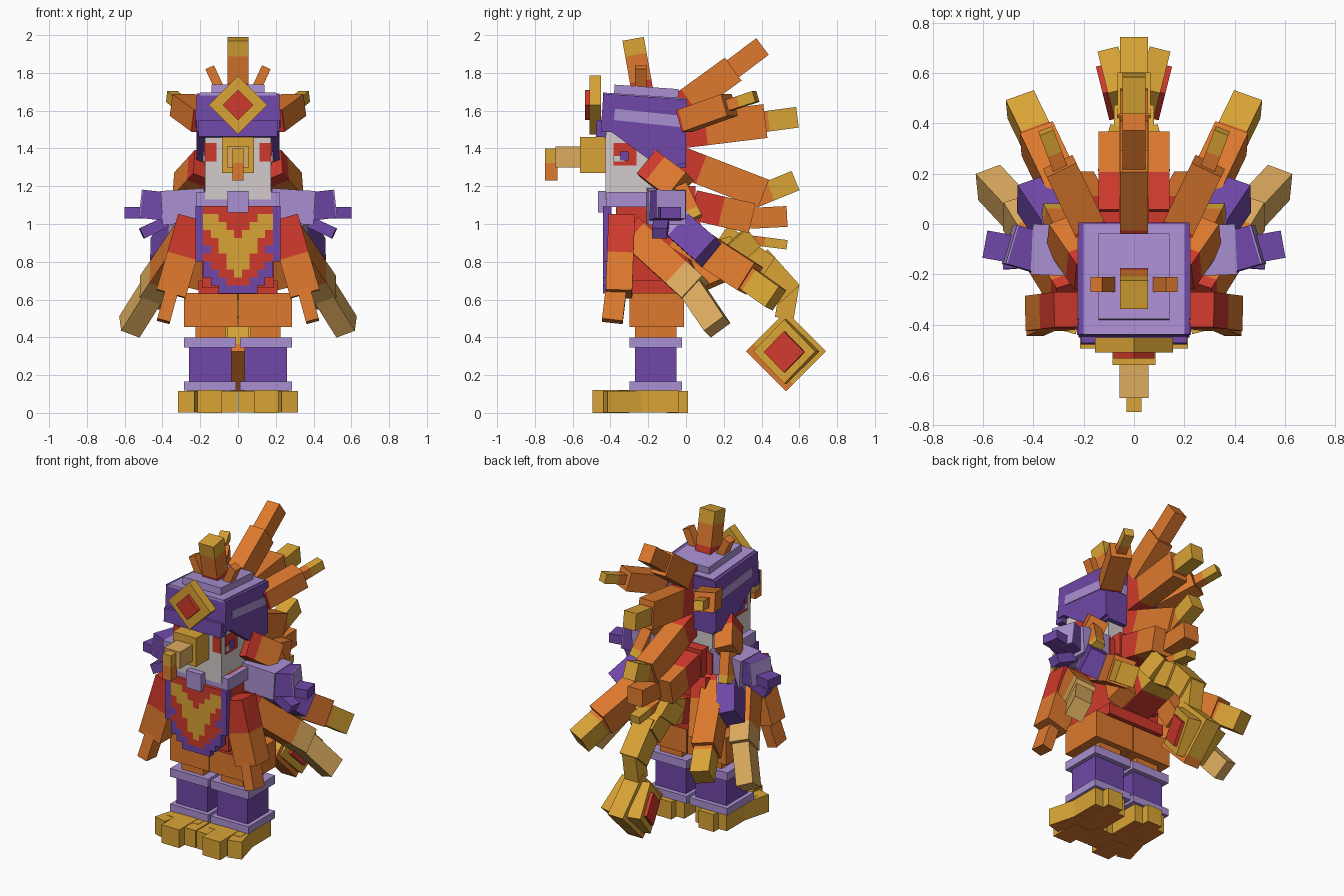
import bpy, bmesh
from math import radians
from mathutils import Vector, Matrix

old = bpy.data.objects.get("Cube")
if old:
    bpy.data.objects.remove(old)


def material(name, rgb):
    lin = [((c / 255 + 0.055) / 1.055) ** 2.4 for c in rgb] + [1]
    m = bpy.data.materials.new(name)
    m.use_nodes = True
    m.diffuse_color = lin
    m.node_tree.nodes["Principled BSDF"].inputs["Base Color"].default_value = lin
    return m


GOLD = material("gold", (217, 164, 53))
ORANGE = material("orange", (222, 121, 46))
RED = material("red", (208, 58, 44))
PURPLE = material("purple", (112, 72, 168))
LILAC = material("lilac", (170, 144, 210))
TAN = material("tan", (220, 171, 94))
GREY = material("pale grey", (212, 203, 204))


def finish(name, bm, mats):
    bmesh.ops.recalc_face_normals(bm, faces=bm.faces)
    me = bpy.data.meshes.new(name)
    bm.to_mesh(me)
    bm.free()
    for m in mats:
        me.materials.append(m)
    ob = bpy.data.objects.new(name, me)
    bpy.context.scene.collection.objects.link(ob)
    return ob


def box(name, mat, x, y, z, rot=(0, 0, 0), under=None):
    """Box from ranges, turned about its own centre by degrees, with an optional underside colour."""
    lo, hi = Vector((x[0], y[0], z[0])), Vector((x[1], y[1], z[1]))
    bm = bmesh.new()
    bmesh.ops.create_cube(bm, size=1)
    bmesh.ops.scale(bm, vec=hi - lo, verts=bm.verts)
    for axis, a in zip("XYZ", rot):
        bmesh.ops.rotate(bm, matrix=Matrix.Rotation(radians(a), 3, axis), verts=bm.verts)
    bmesh.ops.translate(bm, vec=(lo + hi) / 2, verts=bm.verts)
    bm.normal_update()
    for f in bm.faces:
        f.material_index = int(under is not None and f.normal.z < -.9)
    return finish(name, bm, [mat, under or mat])


def beam(name, a, b, w, t, bands, side=(1, 0, 0)):
    """Square bar from a to b; bands are (end fraction, material)."""
    a, b = Vector(a), Vector(b)
    d = (b - a).normalized()
    u = Vector(side)
    u = (u - d * u.dot(d)).normalized()
    v = d.cross(u)
    bm = bmesh.new()
    rings = []
    for f in [0] + [f for f, _ in bands]:
        c = a.lerp(b, f)
        rings.append([bm.verts.new(c + u * w / 2 * i + v * t / 2 * j)
                      for i, j in ((-1, -1), (1, -1), (1, 1), (-1, 1))])
    bm.faces.new(rings[0])
    for k in range(len(bands)):
        for i in range(4):
            j = (i + 1) % 4
            bm.faces.new((rings[k][i], rings[k][j], rings[k + 1][j], rings[k + 1][i])).material_index = k
    bm.faces.new(rings[-1]).material_index = len(bands) - 1
    return finish(name, bm, [m for _, m in bands])


def pair(name, a, b, w, t, bands, side=(0, 1, 0)):
    for s, n in ((1, "left_"), (-1, "right_")):
        beam(n + name, (s * a[0], *a[1:]), (s * b[0], *b[1:]), w, t, bands, (s * side[0], *side[1:]))


def boxes(name, mat, x, y, z, rot=(0, 0, 0), under=None):
    box("left_" + name, mat, x, y, z, rot, under)
    box("right_" + name, mat, (-x[1], -x[0]), y, z, (rot[0], -rot[1], -rot[2]), under)


# Feet and legs
boxes("foot", GOLD, (.04, .27), (-.36, -.04), (.002, .118), under=ORANGE)
boxes("heel_claw", GOLD, (.1, .21), (-.1, .01), (0, .115), under=ORANGE)
boxes("middle_toe", GOLD, (.085, .215), (-.495, -.3), (0, .12), under=ORANGE)
boxes("outer_toe", GOLD, (.2, .29), (-.43, -.2), (.001, .116), (0, 0, 15), ORANGE)
boxes("inner_toe", GOLD, (.003, .085), (-.44, -.25), (.001, .116), under=ORANGE)
boxes("ankle_cuff", LILAC, (.01, .287), (-.3, -.02), (.118, .165))
boxes("shin", PURPLE, (.035, .26), (-.27, -.05), (.165, .345))
boxes("knee_cuff", LILAC, (.01, .287), (-.3, -.02), (.345, .4))
boxes("knee", ORANGE, (.065, .225), (-.27, -.05), (.4, .46))
boxes("thigh", ORANGE, (.003, .287), (-.3, -.01), (.455, .635))

# Body
box("torso", RED, (-.19, .19), (-.37, 0), (.66, 1.17))
box("waist", RED, (-.21, .21), (-.34, .02), (.63, .7))
box("back_plate", RED, (-.15, .15), (-.02, .05), (.74, 1.2))
box("collar", LILAC, (-.22, .22), (-.42, -.02), (1.09, 1.17))
box("buckle", LILAC, (-.055, .055), (-.465, -.41), (1.06, 1.175))

# Patterned apron: P purple, R red, G gold
rows = ["PRRRRRRRRRP", "PGGRRRRRGGP", "PGGGRRRGGGP", "PRGGGRGGGRP", "PRRGGGGGRRP", "PPRGGGGGRPP",
        "PRRRGGGRRRP", " PRRGGGRRP ", " PPRRGRRPP ", "  PPRRRPP  ", "   PPPPP   "]
bm = bmesh.new()
for r, row in enumerate(rows):
    for c, key in enumerate(row):
        if key != " ":
            x, z = (c - 5.5) * .041, 1.095 - r * .042
            f = bm.faces.new([bm.verts.new((x + i * .041, -.44, z - j * .042))
                              for i, j in ((0, 0), (0, 1), (1, 1), (1, 0))])
            f.material_index = "PRG".index(key)
bmesh.ops.remove_doubles(bm, verts=bm.verts, dist=.001)
back = bmesh.ops.extrude_face_region(bm, geom=bm.faces[:], use_keep_orig=True)["geom"]
bmesh.ops.translate(bm, vec=(0, .045, 0), verts=[g for g in back if isinstance(g, bmesh.types.BMVert)])
finish("apron", bm, [PURPLE, RED, GOLD])

# Head, eyes and beak
box("head", GREY, (-.175, .175), (-.425, -.03), (1.13, 1.5))
boxes("eye_corner", RED, (.115, .172), (-.43, -.42), (1.33, 1.43))
boxes("eye", RED, (.17, .18), (-.385, -.262), (1.31, 1.43))
boxes("eye_white", GREY, (.178, .184), (-.386, -.325), (1.33, 1.36))
boxes("pupil", PURPLE, (.178, .188), (-.35, -.305), (1.335, 1.385))
box("beak_base", GOLD, (-.085, .085), (-.56, -.42), (1.27, 1.46))
box("beak", TAN, (-.058, .058), (-.69, -.54), (1.3, 1.41))
beam("beak_tip", (0, -.713, 1.4), (0, -.713, 1.23), .06, .065, [(.45, GOLD), (1, ORANGE)])

# Helmet with slanted cheek guards
box("helmet", PURPLE, (-.22, .22), (-.445, 0), (1.475, 1.675), (-4, 0, 0))
box("helmet_brow", PURPLE, (-.21, .21), (-.475, -.42), (1.46, 1.55), (-4, 0, 0))
box("helmet_band", LILAC, (-.225, .225), (-.38, .004), (1.53, 1.59), (-6, 0, 0))
box("helmet_cap", LILAC, (-.2, .2), (-.44, 0), (1.666, 1.681), (-4, 0, 0))
box("helmet_crown", LILAC, (-.14, .14), (-.38, -.04), (1.67, 1.726), (-4, 0, 0))
box("helmet_back", PURPLE, (-.2, .2), (-.05, 0), (1.3, 1.5))
for s, n in ((1, "left"), (-1, "right")):
    bm = bmesh.new()
    f = bm.faces.new([bm.verts.new((s * .17, y, z)) for y, z in
                      ((-.44, 1.52), (-.14, 1.3), (0, 1.32), (0, 1.55), (-.44, 1.56))])
    g = bmesh.ops.extrude_face_region(bm, geom=[f], use_keep_orig=True)["geom"]
    bmesh.ops.translate(bm, vec=(s * .05, 0, 0), verts=[v for v in g if isinstance(v, bmesh.types.BMVert)])
    finish(n + "_cheek_guard", bm, [PURPLE])

# Forehead jewel
box("jewel_frame", GOLD, (-.11, .11), (-.51, -.45), (1.52, 1.74), (0, 45, 0))
box("jewel", RED, (-.057, .057), (-.535, -.5), (1.573, 1.687), (0, 45, 0))

# Crest feathers
tipped = [(.5, ORANGE), (1, GOLD)]
beam("front_crest", (0, -.23, 1.7), (0, -.28, 1.98), .11, .115, [(.2, RED), (.7, ORANGE), (1, GOLD)])
pair("small_crest", (.09, -.24, 1.7), (.15, -.24, 1.83), .06, .05, [(1, ORANGE)])
beam("top_mane", (0, -.04, 1.61), (0, .25, 1.82), .11, .15, [(.2, RED), (1, ORANGE)])
beam("top_mane_tip", (0, .22, 1.8), (0, .405, 1.94), .09, .11, [(1, ORANGE)])
beam("upper_mane", (0, -.03, 1.49), (0, .42, 1.545), .11, .18, [(.3, RED), (1, ORANGE)])
beam("upper_mane_tip", (0, .4, 1.54), (0, .59, 1.565), .09, .11, [(.2, ORANGE), (1, GOLD)])
beam("middle_mane", (0, -.03, 1.33), (0, .41, 1.16), .12, .16, [(.25, RED), (1, ORANGE)])
beam("middle_mane_tip", (0, .36, 1.14), (0, .58, 1.23), .09, .11, [(.4, ORANGE), (1, GOLD)])
beam("lower_mane", (0, .04, 1.1), (0, .35, 1.03), .28, .16, [(.48, RED), (1, ORANGE)])
beam("lower_mane_tip", (0, .34, 1.03), (0, .535, 1.04), .11, .11, [(1, ORANGE)])

# Ear and cheek feathers
pair("ear_feather", (.18, -.01, 1.545), (.295, .23, 1.63), .12, .13, [(.05, RED), (1, ORANGE)], (0, 0, 1))
pair("ear_tip", (.285, .2, 1.62), (.35, .37, 1.675), .06, .06, tipped, (0, 0, 1))
pair("cheek_feather", (.18, -.19, 1.31), (.29, -.03, 1.19), .16, .12, [(.3, RED), (1, ORANGE)], (0, 1, 1))
pair("cheek_tip", (.29, -.03, 1.2), (.33, .05, 1.03), .07, .07, [(.75, ORANGE), (1, GOLD)])

# Arms
pair("shoulder", (.17, -.11, 1.1), (.4, -.1, 1.085), .2, .18, [(1, LILAC)])
pair("forearm", (.36, -.12, 1.09), (.495, -.08, 1.105), .16, .15, [(.95, PURPLE), (1, LILAC)])
pair("hand", (.48, -.1, 1.06), (.592, -.08, 1.06), .11, .06, [(1, PURPLE)])
pair("thumb", (.38, -.13, 1.01), (.51, -.14, .95), .08, .06, [(1, PURPLE)])
pair("arm_feather", (.29, -.06, 1.01), (.41, .12, .85), .16, .12, [(.2, LILAC), (1, PURPLE)], (0, 1, 1))

# Hip and wing feathers
pair("front_flap", (.24, -.34, 1.03), (.355, -.355, .63), .14, .16, [(.5, RED), (1, ORANGE)])
pair("front_flap_tip", (.35, -.37, .65), (.395, -.39, .485), .11, .07, [(1, ORANGE)])
pair("side_wing", (.25, -.29, .96), (.46, .05, .65), .16, .13, [(.1, RED), (.75, ORANGE), (1, TAN)], (0, 1, 1))
pair("side_wing_tip", (.44, .02, .67), (.575, .165, .455), .13, .11, [(1, TAN)], (0, 1, 1))
pair("rear_wing", (.17, -.11, 1.0), (.385, .34, .71), .17, .14, [(.2, RED), (1, ORANGE)], (0, 1, 2))
pair("rear_wing_tip", (.365, .3, .73), (.45, .475, .605), .13, .12, [(.3, ORANGE), (1, GOLD)], (0, 1, 2))
pair("back_feather", (.14, .0, 1.0), (.22, .15, .68), .13, .11, [(.35, RED), (1, ORANGE)])

# Jointed tail
beam("tail_root", (0, .0, .78), (0, .26, .86), .2, .16, [(.65, RED), (1, GOLD)])
beam("tail_spike", (0, .3, .92), (0, .535, .89), .07, .05, tipped)
beam("tail_middle", (0, .18, .93), (0, .43, .76), .16, .15, [(1, GOLD)])
boxes("tail_scale", GOLD, (.05, .12), (.22, .37), (.82, .94), (40, 0, 15))
beam("tail_lower", (0, .38, .82), (0, .55, .63), .13, .14, [(1, GOLD)])
beam("tail_joint", (0, .55, .68), (0, .52, .5), .1, .1, [(1, GOLD)])

# Diamond tail fan
beam("fan_core", (0, .424, .22), (0, .636, .432), .11, .3, [(.18, ORANGE), (1, GOLD)])
boxes("fan_plate", GOLD, (.02, .105), (.41, .65), (.205, .445), (45, 0, -14))
boxes("fan_jewel", RED, (.09, .125), (.445, .6), (.245, .4), (45, 0, -14))
